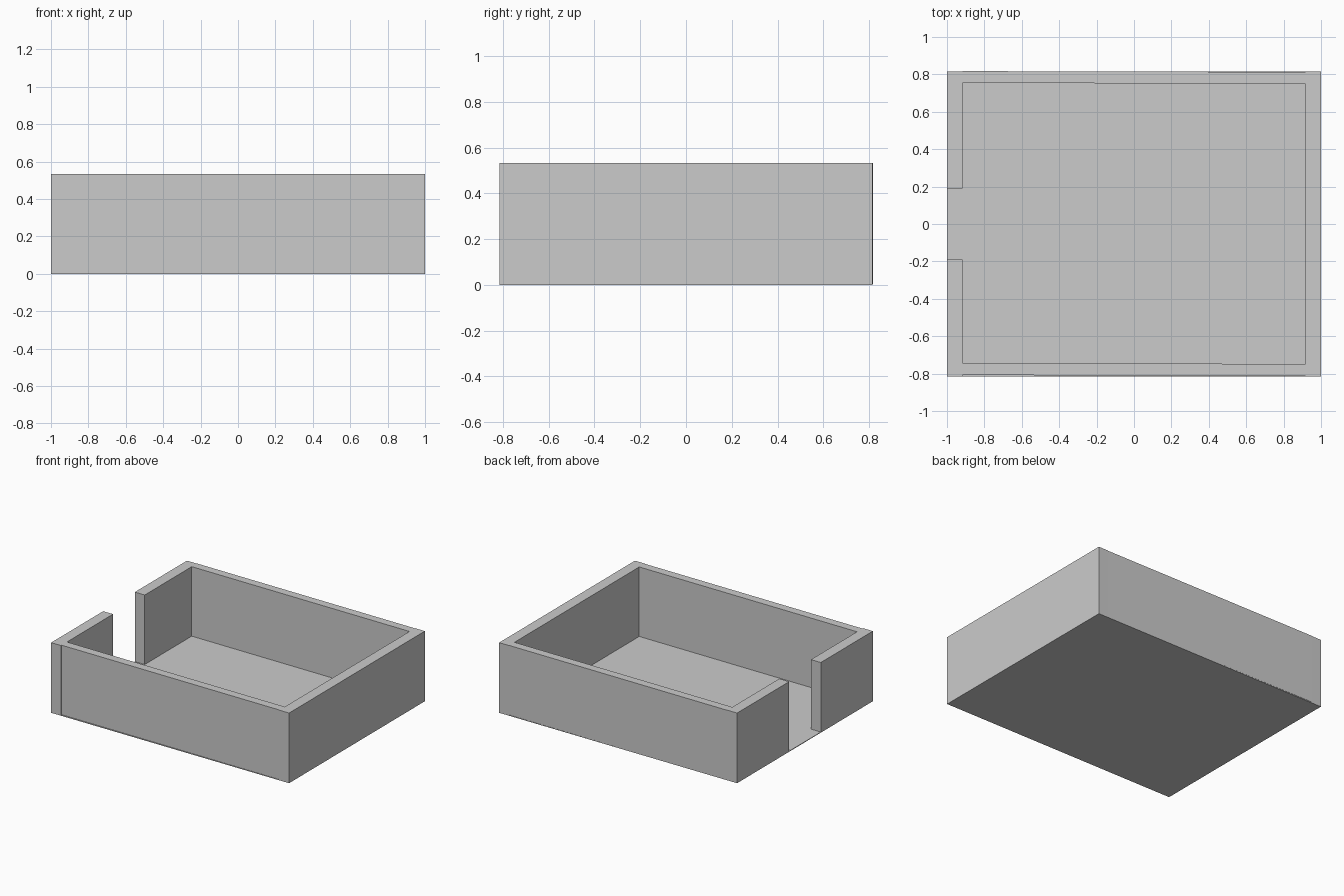
import bpy
import bmesh
from mathutils import Matrix

if "Cube" in bpy.data.objects:
    bpy.data.objects.remove(bpy.data.objects["Cube"])

HEIGHT = 0.533      # top of the walls
FLOOR = 0.005       # very thin floor
HALF_X, HALF_Y = 1.0, 0.815
INNER_X = 0.917     # inner face of the side walls
GAP = 0.19          # half width of the doorway


def box(name, x, y, z, turn=0.0):
    """Box from (min, max) ranges, optionally turned about its vertical axis."""
    ranges = (x, y, z)
    centre = [(a + b) / 2 for a, b in ranges]
    size = [b - a for a, b in ranges]
    bm = bmesh.new()
    bmesh.ops.create_cube(bm, size=1, matrix=Matrix.Diagonal((*size, 1)))
    mesh = bpy.data.meshes.new(name)
    bm.to_mesh(mesh)
    bm.free()
    obj = bpy.data.objects.new(name, mesh)
    obj.location = centre
    obj.rotation_euler.z = turn
    bpy.context.collection.objects.link(obj)
    return obj


wall_z = (FLOOR, HEIGHT)

# Floor
box("floor", (-HALF_X, HALF_X), (-HALF_Y, HALF_Y), (0, FLOOR))

# Long walls, fitted between the side walls and very slightly askew
box("front_wall", (-INNER_X, INNER_X), (-0.810, -0.746), wall_z, -0.0025)
box("back_wall", (-INNER_X, INNER_X), (0.752, 0.815), wall_z, -0.0025)

# Closed right wall
box("right_wall", (INNER_X, HALF_X), (-HALF_Y, HALF_Y), wall_z)

# Left wall, split by the doorway
box("left_wall_front", (-HALF_X, -INNER_X), (-HALF_Y, -GAP), wall_z)
box("left_wall_back", (-HALF_X, -INNER_X), (GAP, HALF_Y), wall_z)
